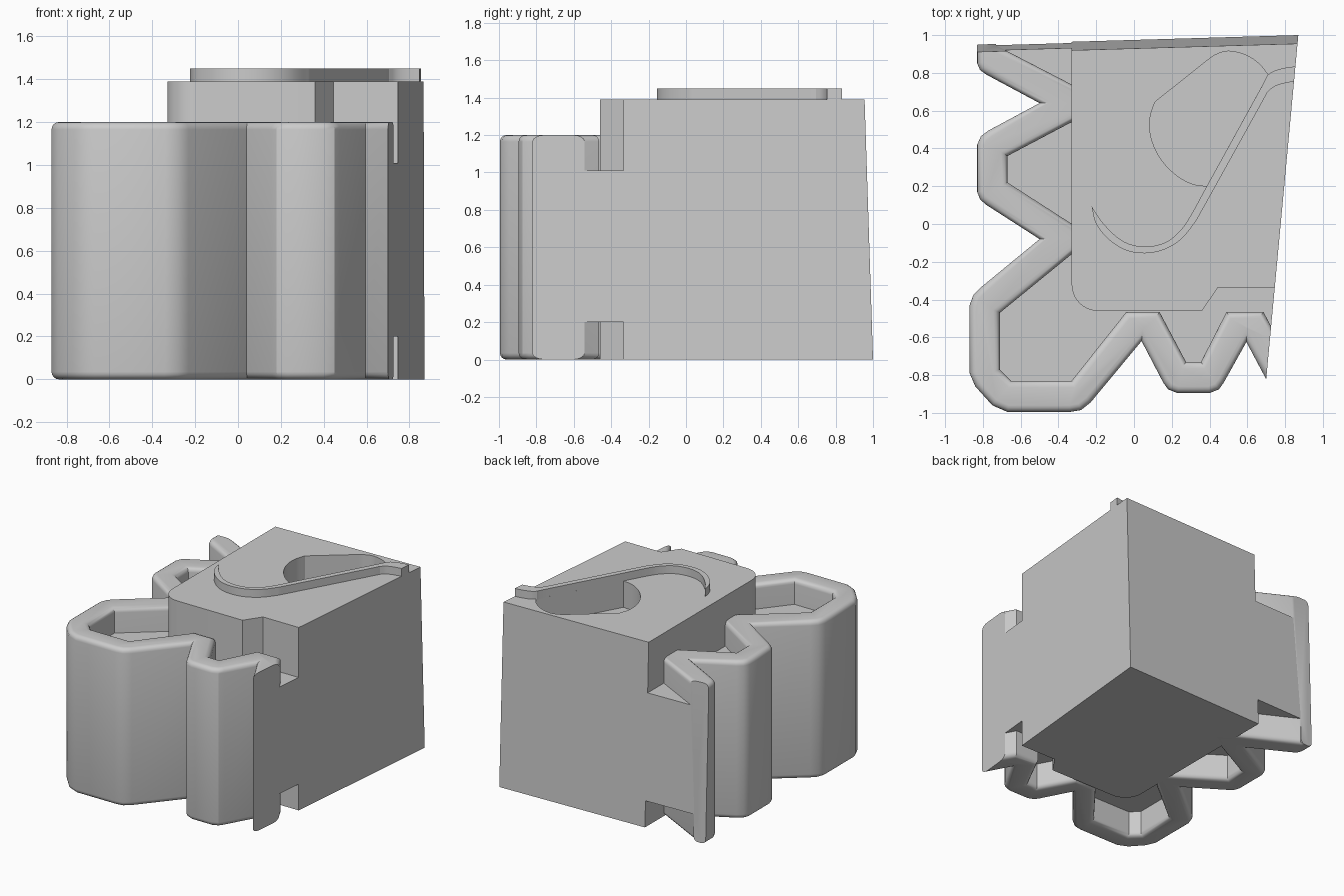
import bpy, bmesh, math
from mathutils import Vector

cube = bpy.data.objects.get("Cube")
if cube:
    bpy.data.objects.remove(cube, do_unlink=True)

GREY = (0.6, 0.6, 0.6, 1.0)
mat = bpy.data.materials.new("plain grey")
mat.use_nodes = True
mat.diffuse_color = GREY
mat.node_tree.nodes["Principled BSDF"].inputs["Base Color"].default_value = GREY

# Slightly leaning back face and slanted side face that trim every part
CUTS = [(Vector((0.02, 0.975, 0)), Vector((-0.0294, 1, 0.0324))),
        (Vector((0.87, 1.0, 0)), Vector((1, -0.0934, 0)))]


def prism(name, outline, z0, z1, round_edge=0.0, trim=True):
    """Extrude an outline, round its rims and trim it to the two flat faces."""
    bm = bmesh.new()
    base = bm.faces.new([bm.verts.new((x, y, z0)) for x, y in outline])
    ext = bmesh.ops.extrude_face_region(bm, geom=[base], use_keep_orig=True)
    for v in ext["geom"]:
        if isinstance(v, bmesh.types.BMVert):
            v.co.z = z1
    bmesh.ops.recalc_face_normals(bm, faces=bm.faces)
    if round_edge:
        rims = [e for e in bm.edges if abs(e.verts[0].co.z - e.verts[1].co.z) < 1e-5]
        bmesh.ops.bevel(bm, geom=rims, offset=round_edge, segments=4,
                        profile=0.5, affect='EDGES')
    if trim:
        for co, no in CUTS:
            geom = bm.verts[:] + bm.edges[:] + bm.faces[:]
            bmesh.ops.bisect_plane(bm, geom=geom, plane_co=co, plane_no=no,
                                   clear_outer=True)
            open_edges = [e for e in bm.edges if e.is_boundary]
            if open_edges:
                bmesh.ops.holes_fill(bm, edges=open_edges, sides=0)
    bmesh.ops.recalc_face_normals(bm, faces=bm.faces)
    me = bpy.data.meshes.new(name)
    bm.to_mesh(me)
    bm.free()
    me.materials.append(mat)
    ob = bpy.data.objects.new(name, me)
    bpy.context.collection.objects.link(ob)
    return ob


def select_only(ob):
    bpy.ops.object.select_all(action='DESELECT')
    ob.select_set(True)
    bpy.context.view_layer.objects.active = ob


def smooth_path(pts, n=4):
    """Catmull-Rom curve through the points."""
    p = [Vector(q) for q in pts]
    p = [2 * p[0] - p[1]] + p + [2 * p[-1] - p[-2]]
    out = []
    for a, b, c, d in zip(p, p[1:], p[2:], p[3:]):
        for i in range(n):
            t = i / n
            q = 0.5 * (2 * b + (c - a) * t + (2 * a - 5 * b + 4 * c - d) * t * t
                       + (3 * b - a - 3 * c + d) * t ** 3)
            out.append((q.x, q.y))
    out.append((p[-2].x, p[-2].y))
    return out


# Zigzag wall: outer and inner outlines, running from the back to the side
outer = [(-0.83, 1.2), (-0.83, 0.85), (-0.815, 0.815), (-0.78, 0.79), (-0.50, 0.64),
         (-0.77, 0.495), (-0.81, 0.465), (-0.83, 0.42), (-0.83, 0.17), (-0.815, 0.13),
         (-0.78, 0.10), (-0.50, -0.08), (-0.81, -0.335), (-0.85, -0.375), (-0.87, -0.43),
         (-0.87, -0.79), (-0.84, -0.86), (-0.75, -0.96), (-0.67, -0.995), (-0.34, -0.995),
         (-0.28, -0.985), (-0.23, -0.945), (0.04, -0.62), (0.155, -0.84), (0.18, -0.875),
         (0.23, -0.895), (0.40, -0.895), (0.45, -0.875), (0.475, -0.84),
         (0.595, -0.625), (0.80, -1.01)]
inner = [(-0.73, 1.2), (-0.73, 0.945), (-0.14, 0.64), (-0.67, 0.36), (-0.67, 0.22),
         (-0.22, -0.07), (-0.71, -0.47), (-0.71, -0.77), (-0.65, -0.83), (-0.33, -0.83),
         (-0.04, -0.465), (0.135, -0.465), (0.275, -0.73), (0.355, -0.73),
         (0.49, -0.465), (0.685, -0.465), (0.90, -0.87)]
wall = prism("zigzag_wall", outer + inner[::-1], 0.0, 1.2, round_edge=0.035)

# Solid infill inside the wall, recessed at top and bottom
infill = prism("wall_infill", inner + [(1.1, 1.2)], 0.2, 1.01)

# Main block with a rounded corner and a stepped front
corner = [(-0.19 - 0.14 * math.cos(a), -0.32 - 0.14 * math.sin(a))
          for a in (i * math.pi / 20 for i in range(11))]
body = prism("main_block", [(-0.33, 1.2)] + corner +
             [(0.36, -0.46), (0.445, -0.335), (1.1, -0.335), (1.1, 1.2)], 0.0, 1.39)

# Rounded pit sunk into the top of the block
pit = smooth_path([(0.11, 0.645), (0.085, 0.56), (0.09, 0.46), (0.135, 0.355),
                   (0.21, 0.27), (0.30, 0.215), (0.385, 0.20)])
pit += smooth_path([(0.71, 0.79), (0.66, 0.85), (0.59, 0.895), (0.50, 0.915),
                    (0.43, 0.895), (0.38, 0.86)])
cutter = prism("pit_cutter", pit, 1.19, 1.6, trim=False)
cutter.hide_render = True
mod = body.modifiers.new("pit", 'BOOLEAN')
mod.operation = 'DIFFERENCE'
mod.solver = 'EXACT'
mod.object = cutter
select_only(body)
bpy.ops.object.modifier_apply(modifier=mod.name)
bpy.data.objects.remove(cutter, do_unlink=True)

# Curved ridge that hooks round the front and runs along the pit
ridge_front = smooth_path([(-0.225, 0.095), (-0.20, 0.0), (-0.13, -0.085), (-0.04, -0.14),
                           (0.06, -0.155), (0.16, -0.135), (0.25, -0.08), (0.32, 0.005),
                           (0.37, 0.09), (0.67, 0.63), (0.71, 0.70), (0.76, 0.735),
                           (0.85, 0.755), (0.95, 0.765)])
ridge_back = smooth_path([(-0.225, 0.095), (-0.16, 0.0), (-0.06, -0.09), (0.05, -0.12),
                          (0.16, -0.10), (0.24, -0.04), (0.30, 0.045), (0.385, 0.20),
                          (0.67, 0.717), (0.71, 0.79), (0.77, 0.82), (0.86, 0.835),
                          (0.95, 0.84)])
ridge = prism("curved_ridge", ridge_front + ridge_back[:0:-1], 1.385, 1.45)

# Soft shading on rounded areas, crisp edges elsewhere
for ob in (wall, infill, body, ridge):
    select_only(ob)
    bpy.ops.object.shade_smooth_by_angle(angle=math.radians(32))
